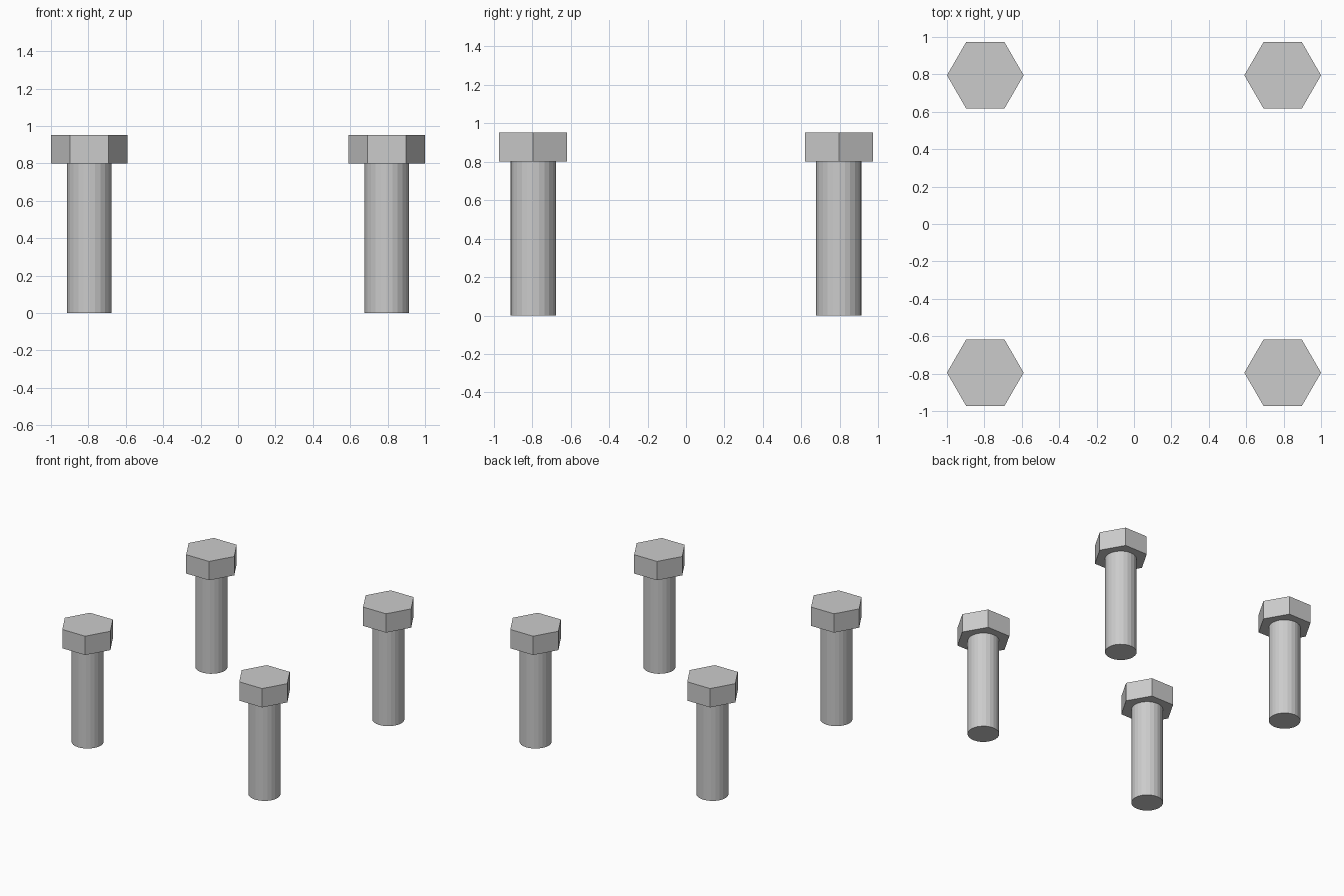
import bpy

if "Cube" in bpy.data.objects:
    bpy.data.objects.remove(bpy.data.objects["Cube"])

CENTER = 0.795                    # bolt offset from the middle along x and y
HEAD_R, SHAFT_R = 0.205, 0.118
SHAFT_TOP, HEAD_TOP = 0.80, 0.953


def prism(name, sides, radius, x, y, z0, z1):
    bpy.ops.mesh.primitive_cylinder_add(
        vertices=sides, radius=radius, depth=z1 - z0,
        location=(x, y, (z0 + z1) / 2))
    obj = bpy.context.object
    obj.name = name
    return obj


# Four identical hex bolts, one in each corner
for depth, sy in (("front", -1), ("back", 1)):
    for side, sx in (("left", -1), ("right", 1)):
        x, y = sx * CENTER, sy * CENTER
        # Round shank standing on the ground
        prism(f"{depth}_{side}_bolt_shank", 24, SHAFT_R, x, y, 0, SHAFT_TOP)
        # Hexagonal head with corners pointing along x
        head = prism(f"{depth}_{side}_bolt_head", 6, HEAD_R, x, y, SHAFT_TOP, HEAD_TOP)
        head.rotation_euler.z = 3.14159265 / 6
